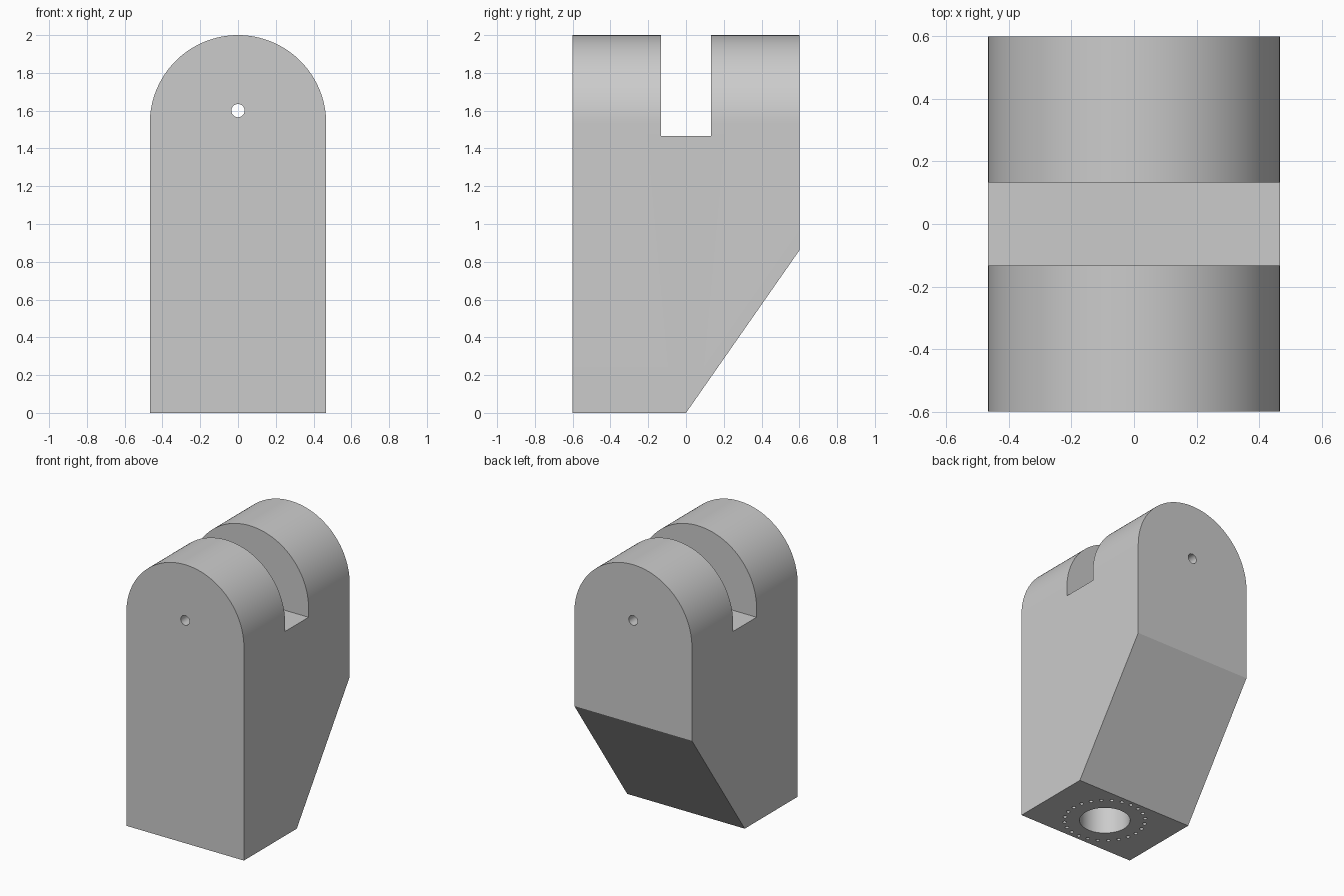
import bpy, bmesh
from math import pi, sin, cos, radians
from mathutils import Matrix, Vector

default = bpy.data.objects.get("Cube")
if default:
    bpy.data.objects.remove(default, do_unlink=True)

HALF_W, HALF_D, HEIGHT = 0.467, 0.6, 2.0
ARCH_Z = HEIGHT - HALF_W
SOCKET_Y = -HALF_D / 2

grey = bpy.data.materials.new("light grey")
grey.use_nodes = True
colour = (0.6, 0.6, 0.6, 1)
grey.diffuse_color = colour
grey.node_tree.nodes["Principled BSDF"].inputs["Base Color"].default_value = colour


def make_object(name, bm):
    bmesh.ops.recalc_face_normals(bm, faces=bm.faces)
    mesh = bpy.data.meshes.new(name)
    bm.to_mesh(mesh)
    bm.free()
    obj = bpy.data.objects.new(name, mesh)
    bpy.context.collection.objects.link(obj)
    mesh.materials.append(grey)
    return obj


def add_cylinder(bm, centre, radius, depth, sides, rotation=Matrix()):
    bmesh.ops.create_cone(bm, cap_ends=True, segments=sides, radius1=radius,
                          radius2=radius, depth=depth,
                          matrix=Matrix.Translation(centre) @ rotation)


# Arched block: front profile extruded front to back
bm = bmesh.new()
steps = 64
profile = [(-HALF_W, 0), (HALF_W, 0)]
profile += [(HALF_W * cos(pi * i / steps), ARCH_Z + HALF_W * sin(pi * i / steps))
            for i in range(steps + 1)]
face = bm.faces.new([bm.verts.new((x, -HALF_D, z)) for x, z in profile])
sweep = bmesh.ops.extrude_face_region(bm, geom=[face])
bmesh.ops.translate(bm, vec=(0, 2 * HALF_D, 0),
                    verts=[v for v in sweep["geom"] if isinstance(v, bmesh.types.BMVert)])

# Sloped lower back
cut = bmesh.ops.bisect_plane(bm, geom=bm.verts[:] + bm.edges[:] + bm.faces[:],
                             plane_co=(0, 0, 0), plane_no=Vector((0, 0.86, -HALF_D)),
                             clear_outer=True)
bmesh.ops.holes_fill(bm, edges=[e for e in bm.edges if e.is_boundary])
block = make_object("bracket_block", bm)

# Slot between the two lugs
bm = bmesh.new()
bmesh.ops.create_cube(bm, size=1, matrix=Matrix.Translation((0, 0, 1.967))
                      @ Matrix.Diagonal((2, 0.267, 1, 1)))
slot = make_object("slot_cutter", bm)

# Pin hole through both lugs
bm = bmesh.new()
add_cylinder(bm, (0, 0, 1.6), 0.035, 2, 32, Matrix.Rotation(pi / 2, 4, "X"))
pin = make_object("pin_hole_cutter", bm)

# Round socket and ring of small holes in the underside
bm = bmesh.new()
add_cylinder(bm, (0, SOCKET_Y, 0.267), 0.167, 0.8, 64)
ring_count = 24
for i in range(ring_count):
    a = 2 * pi * i / ring_count
    add_cylinder(bm, (0.267 * cos(a), SOCKET_Y + 0.267 * sin(a), 0), 0.013, 0.26, 12)
sockets = make_object("socket_cutter", bm)

# Cut the block
bpy.context.view_layer.objects.active = block
for cutter in (slot, pin, sockets):
    cutter.hide_render = True
    mod = block.modifiers.new(cutter.name, "BOOLEAN")
    mod.operation = "DIFFERENCE"
    mod.solver = "EXACT"
    mod.object = cutter
    bpy.ops.object.modifier_apply(modifier=mod.name)
for cutter in (slot, pin, sockets):
    bpy.data.objects.remove(cutter, do_unlink=True)

bpy.ops.object.select_all(action="DESELECT")
block.select_set(True)
bpy.ops.object.shade_smooth_by_angle(angle=radians(32))
